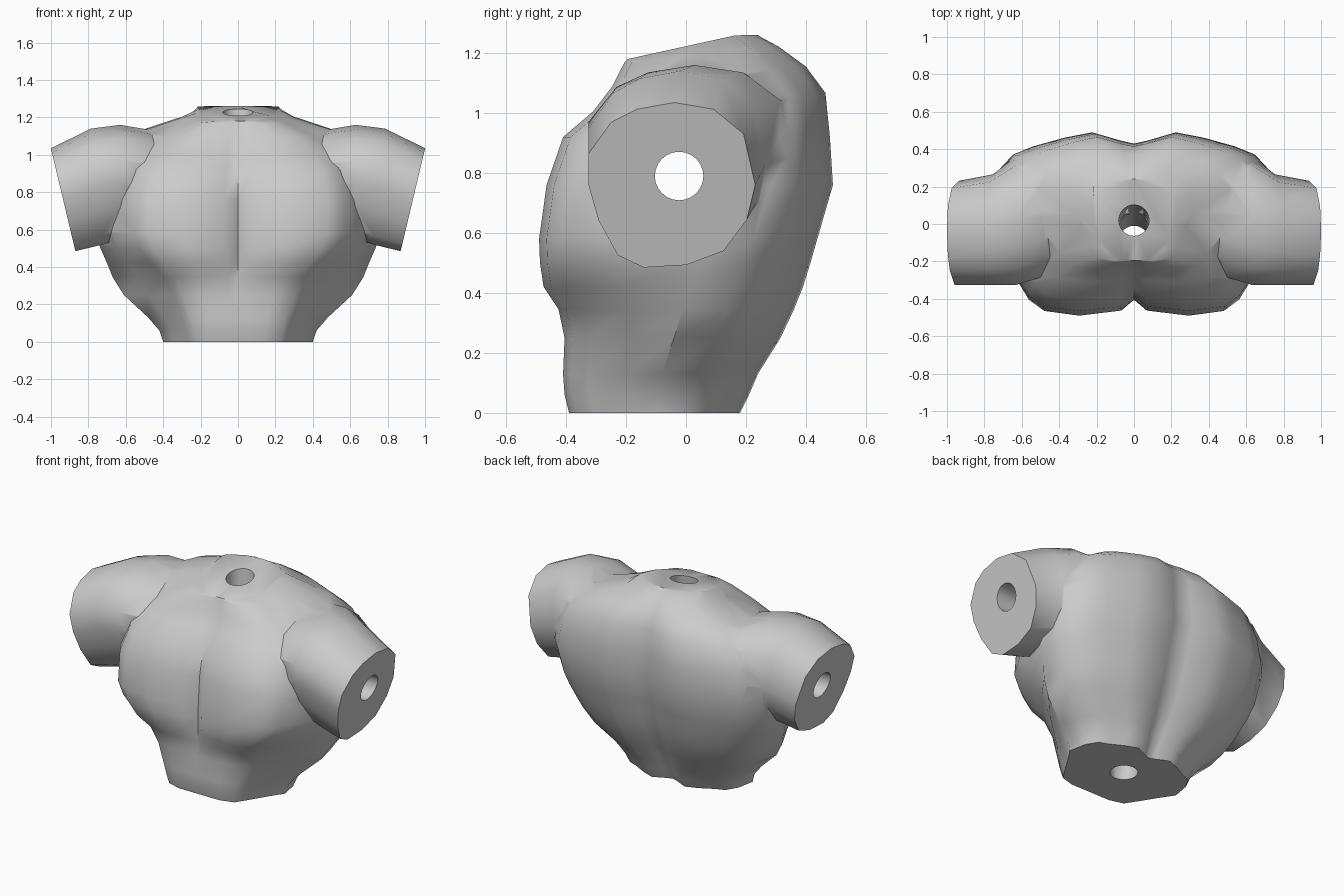
import bpy, math
from mathutils import Vector

if "Cube" in bpy.data.objects:
    bpy.data.objects.remove(bpy.data.objects["Cube"])


def loft(name, rings):
    """Closed skin over a stack of equal-length point rings."""
    n = len(rings[0])
    verts = [p for r in rings for p in r]
    faces = [tuple(range(n))[::-1], tuple(range(len(verts) - n, len(verts)))]
    for k in range(len(rings) - 1):
        for i in range(n):
            j = (i + 1) % n
            faces.append((k*n + i, k*n + j, (k+1)*n + j, (k+1)*n + i))
    me = bpy.data.meshes.new(name)
    me.from_pydata(verts, [], faces)
    ob = bpy.data.objects.new(name, me)
    bpy.context.collection.objects.link(ob)
    bpy.context.view_layer.objects.active = ob
    bpy.ops.object.select_all(action='DESELECT')
    ob.select_set(True)
    bpy.ops.object.mode_set(mode='EDIT')
    bpy.ops.mesh.select_all(action='SELECT')
    bpy.ops.mesh.normals_make_consistent(inside=False)
    bpy.ops.object.mode_set(mode='OBJECT')
    return ob


def boolean(target, other, op):
    m = target.modifiers.new("bool", 'BOOLEAN')
    m.operation, m.object, m.solver = op, other, 'EXACT'
    bpy.context.view_layer.objects.active = target
    bpy.ops.object.modifier_apply(modifier=m.name)
    bpy.data.objects.remove(other, do_unlink=True)


def rod(a, b, r):
    a, b = Vector(a), Vector(b)
    bpy.ops.mesh.primitive_cylinder_add(vertices=24, radius=r, depth=(b - a).length,
                                        location=(a + b) / 2)
    ob = bpy.context.object
    ob.rotation_euler = (b - a).to_track_quat('Z', 'Y').to_euler()
    ob.hide_render = True
    bpy.context.view_layer.update()
    return ob


def mirror_ring(half, height):
    return [(x, y, min(height(y), 1.26))
            for x, y in half + [(-x, y) for x, y in half[-2:0:-1]]]


def torso_ring(z, tilt, f, wf, w, s, b, gf, gb):
    """Front y, chest half width, full half width, side y, back y, grooves."""
    half = [(0, f + gf), (.12*wf, f + .3*gf), (.5*wf, f), (.82*wf, f + .025),
            (.96*wf, f + .085), (.45*w + .57*wf, f + .17 + .25*(s - f - .17)),
            (w, s), (.95*w, s + .4*(b - s)), (.84*w, s + .66*(b - s)),
            (.7*w, b - .075), (.48*w, b - .028), (.29*w, b),
            (.09*w, b - .75*gb), (0, b - gb)]
    return mirror_ring(half, lambda y: z + tilt*y)


# torso: waist, ledge under chest, chest, shoulders
levels = [
    (0,    0, -.39, .28, .40, -.10, .18, .00, .05),
    (.06,  0, -.405, .29, .42, -.09, .21, .00, .05),
    (.13,  0, -.41, .31, .48, -.08, .24, .00, .05),
    (.25,  0, -.405, .36, .61, -.04, .315, .00, .06),
    (.345, 0, -.425, .41, .67, -.01, .36, .02, .06),
    (.42,  0, -.475, .48, .70, .02, .39, .07, .06),
    (.50,  0, -.487, .55, .735, .05, .415, .085, .06),
    (.58,  0, -.49, .585, .76, .08, .438, .09, .06),
    (.76,  0, -.465, .59, .77, .14, .49, .08, .06),
    (.92,  0, -.41, .55, .74, .14, .48, .06, .06),
    (1.03, .08, -.31, .50, .68, .10, .465, .03, .05),
    (1.115, .10, -.245, .41, .54, .04, .40, .015, .03),
    (1.19, .10, -.205, .24, .31, .05, .31, .01, .01),
]
rings = [torso_ring(*l) for l in levels]
# neck opening: tilted, roughly octagonal
half = [(0, -.195), (.04, -.195), (.07, -.195), (.10, -.195), (.15, -.14),
        (.19, -.08), (.22, 0), (.22, .08), (.22, .12), (.215, .16),
        (.17, .19), (.11, .225), (.05, .238), (0, .24)]
rings.append(mirror_ring(half, lambda y: 1.223 + .22*y))
torso = loft("torso", rings)

# arm stumps: normalised outline swept outwards, end cut at a slant
outline = [(.03, 1), (.5, .92), (.86, .62), (1, 0), (.9, -.42), (.62, -.8),
           (.17, -.97), (-.34, -1), (-.65, -.85), (-.88, -.43), (-1, 0),
           (-1, .38), (-.73, .76), (-.42, .92)]
# x at middle, slant, y centre, half width, z centre, half height
arm_sections = [(.34, 0, .08, .30, .85, .23), (.48, 0, .06, .34, .85, .285),
                (.63, 0, .018, .343, .855, .305), (.755, .10, -.03, .295, .83, .31),
                (.935, .238, -.047, .278, .76, .275)]
for side, name in ((1, "right_arm"), (-1, "left_arm")):
    arm = loft(name, [[(side*(x + k*h*v), cy + w*u, cz + h*v) for u, v in outline]
                      for x, k, cy, w, cz, h in arm_sections])
    boolean(torso, arm, 'UNION')

# joint holes: through both arms, and from neck to waist
boolean(torso, rod((-1.2, -.023, .79), (1.2, -.023, .79), .081), 'DIFFERENCE')
boolean(torso, rod((0, .035, 1.4), (0, -.10, -.1), .081), 'DIFFERENCE')

bpy.ops.object.select_all(action='DESELECT')
torso.select_set(True)
bpy.context.view_layer.objects.active = torso
bpy.ops.object.shade_smooth_by_angle(angle=math.radians(42))
